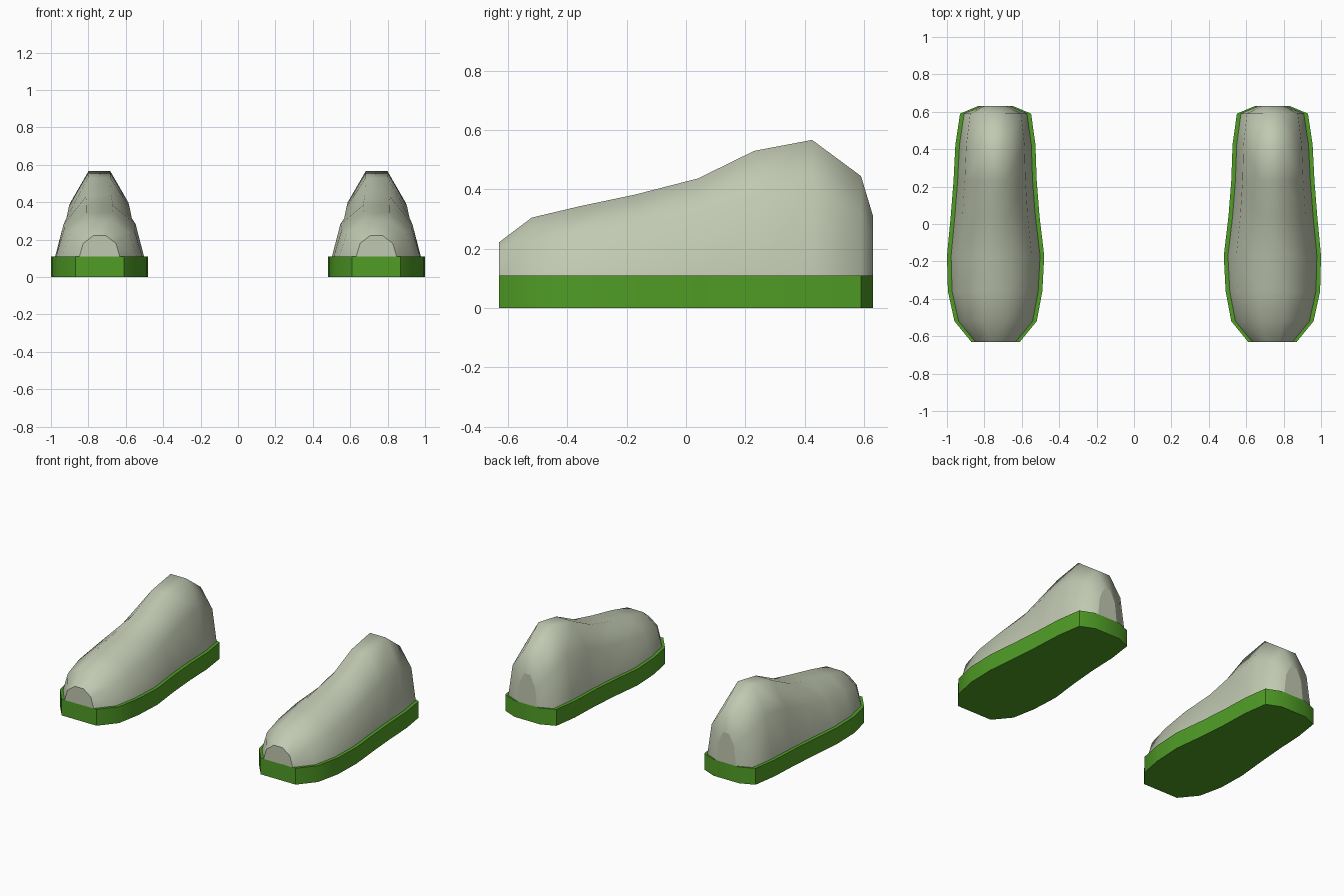
import bpy, bmesh, math

if "Cube" in bpy.data.objects:
    bpy.data.objects.remove(bpy.data.objects["Cube"])

SOLE_H = 0.11

# stations along the shoe: y, inner-to-outer edges of the sole (x), top height of the upper
STATIONS = [
    (-0.63, 0.61, 0.87, 0.222),
    (-0.52, 0.52, 0.96, 0.305),
    (-0.36, 0.49, 0.995, 0.343),
    (-0.17, 0.48, 1.00, 0.383),
    (0.04, 0.505, 0.98, 0.437),
    (0.23, 0.52, 0.965, 0.53),
    (0.425, 0.527, 0.955, 0.567),
    (0.59, 0.55, 0.93, 0.445),
    (0.63, 0.645, 0.835, 0.312),
]
# half section of the upper: width factor, height factor
SECTION = [(1, 0), (0.81, 0.63), (0.30, 1)]
SECTION += [(-w, h) for w, h in reversed(SECTION)]


def material(name, rgb):
    m = bpy.data.materials.new(name)
    m.diffuse_color = (*rgb, 1)
    m.use_nodes = True
    m.node_tree.nodes["Principled BSDF"].inputs["Base Color"].default_value = m.diffuse_color
    return m


def finish(bm, name, mat, angle, flat_ends=False):
    bmesh.ops.recalc_face_normals(bm, faces=bm.faces)
    me = bpy.data.meshes.new(name)
    bm.to_mesh(me)
    bm.free()
    me.materials.append(mat)
    ob = bpy.data.objects.new(name, me)
    bpy.context.collection.objects.link(ob)
    bpy.ops.object.select_all(action='DESELECT')
    ob.select_set(True)
    bpy.context.view_layer.objects.active = ob
    bpy.ops.object.shade_smooth_by_angle(angle=math.radians(angle))
    if flat_ends:
        # crisp toe and heel end plates
        for p in me.polygons:
            if abs(p.normal.y) > 0.999:
                p.use_smooth = False
    mod = ob.modifiers.new("other_foot", 'MIRROR')
    mod.use_mirror_merge = False
    return ob


green = material("green_rubber", (0.08, 0.335, 0.019))
grey = material("pale_grey_green", (0.53, 0.58, 0.44))

# soles: outline extruded upward
bm = bmesh.new()
outline = [(o, y) for y, i, o, z in STATIONS] + [(i, y) for y, i, o, z in reversed(STATIONS)]
face = bm.faces.new([bm.verts.new((x, y, 0)) for x, y in outline])
top = bmesh.ops.extrude_face_region(bm, geom=[face])["geom"]
bmesh.ops.translate(bm, vec=(0, 0, SOLE_H), verts=[v for v in top if isinstance(v, bmesh.types.BMVert)])
finish(bm, "soles", green, 30)

# uppers: loft of six-sided sections
bm = bmesh.new()
base = SOLE_H - 0.001
rings = []
for y, i, o, z in STATIONS:
    mid, half = (i + o) / 2, (o - i) / 2 - 0.022
    rings.append([bm.verts.new((mid + w * half, y, base + h * (z - base))) for w, h in SECTION])
n = len(SECTION)
for a, b in zip(rings, rings[1:]):
    for k in range(n):
        bm.faces.new((a[k], a[(k + 1) % n], b[(k + 1) % n], b[k]))
for ring in (rings[0], rings[-1]):
    cap = bm.faces.new(ring)
    for e in cap.edges:
        e.smooth = False
finish(bm, "uppers", grey, 65, flat_ends=True)
